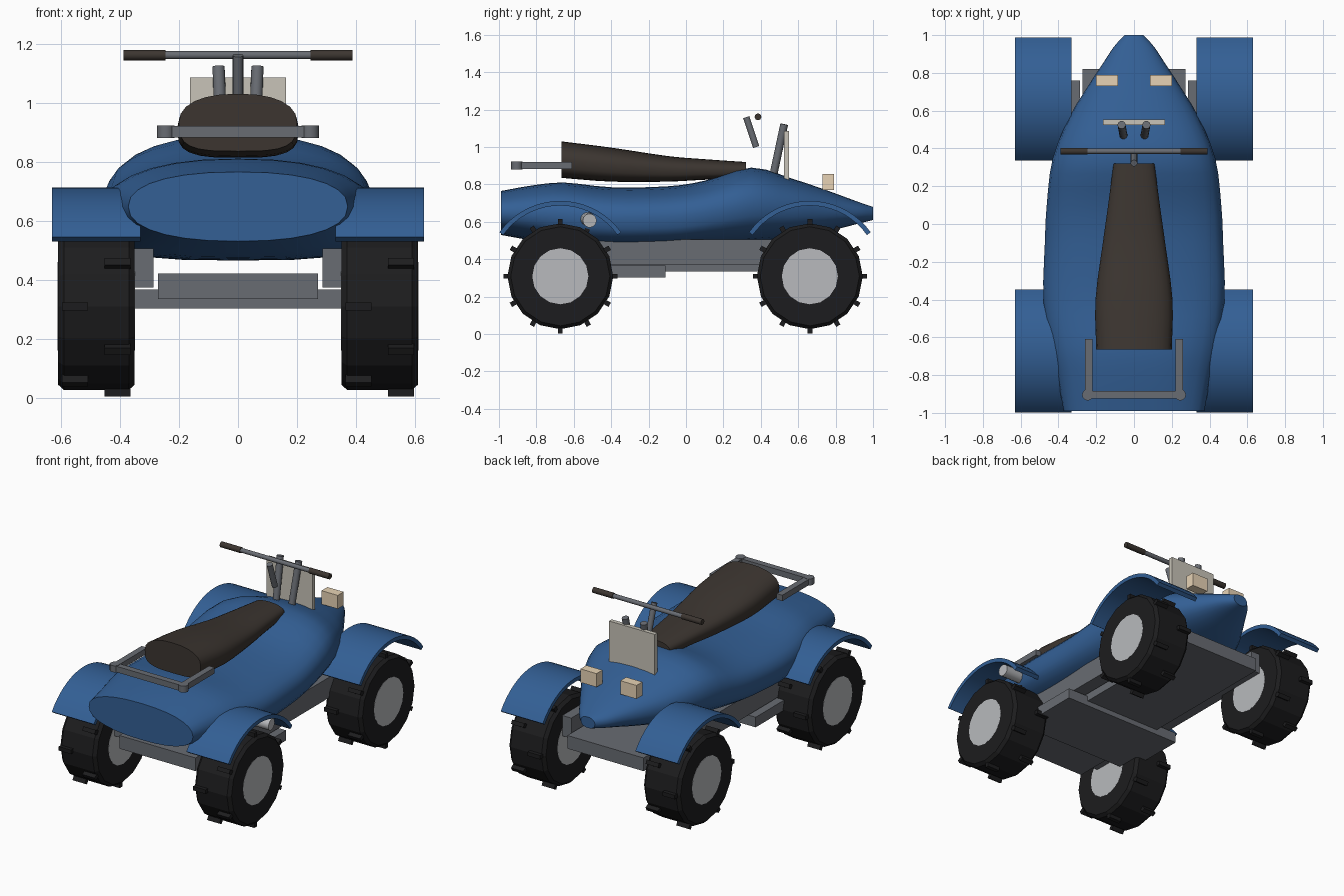
import bpy, bmesh, math
from mathutils import Vector

if "Cube" in bpy.data.objects:
    bpy.data.objects.remove(bpy.data.objects["Cube"])


def material(name, rgb):
    m = bpy.data.materials.new(name)
    m.diffuse_color = (*rgb, 1)
    m.use_nodes = True
    m.node_tree.nodes["Principled BSDF"].inputs["Base Color"].default_value = m.diffuse_color
    return m


BLUE = material("blue paint", (0.033, 0.115, 0.30))
RUBBER = material("rubber", (0.012, 0.012, 0.013))
HUB = material("hub metal", (0.48, 0.49, 0.51))
STEEL = material("steel", (0.14, 0.15, 0.17))
VINYL = material("vinyl", (0.045, 0.036, 0.03))
SCREEN = material("screen", (0.58, 0.55, 0.48))
LAMP = material("lamp", (0.80, 0.65, 0.46))


def finish(name, bm, mat, smooth=None):
    bmesh.ops.recalc_face_normals(bm, faces=bm.faces)
    me = bpy.data.meshes.new(name)
    bm.to_mesh(me)
    bm.free()
    ob = bpy.data.objects.new(name, me)
    bpy.context.collection.objects.link(ob)
    me.materials.append(mat)
    if smooth:
        bpy.ops.object.select_all(action='DESELECT')
        ob.select_set(True)
        bpy.context.view_layer.objects.active = ob
        bpy.ops.object.shade_smooth_by_angle(angle=math.radians(smooth))
    return ob


def bridge(bm, rings, closed=False):
    """Skin a list of point rings; cap both ends unless closed."""
    rows = [[bm.verts.new(p) for p in r] for r in rings]
    n = len(rows[0])
    for a, b in zip(rows, rows[1:] + (rows[:1] if closed else [])):
        for i in range(n):
            bm.faces.new((a[i], a[(i + 1) % n], b[(i + 1) % n], b[i]))
    if not closed:
        bm.faces.new(rows[0])
        bm.faces.new(rows[-1])


def box(name, x, y, z, mat):
    bm = bmesh.new()
    bridge(bm, [[(x[0], y[0], k), (x[1], y[0], k), (x[1], y[1], k), (x[0], y[1], k)] for k in z])
    return finish(name, bm, mat)


def tube(name, a, b, r, mat, sides=14):
    a, b = Vector(a), Vector(b)
    q = (b - a).to_track_quat('Z', 'Y')
    circle = [q @ Vector((r * math.cos(t), r * math.sin(t), 0))
              for t in (math.tau * i / sides for i in range(sides))]
    bm = bmesh.new()
    bridge(bm, [[p + c for c in circle] for p in (a, b)])
    return finish(name, bm, mat, 40)


def smooth_keys(keys, steps):
    """Catmull-Rom through (y, half width, z low, z high, belly squareness) stations."""
    k = [Vector(v) for v in keys]
    k = [2 * k[0] - k[1]] + k + [2 * k[-1] - k[-2]]
    out = []
    for p, q, r, s in zip(k, k[1:], k[2:], k[3:]):
        for i in range(steps):
            t = i / steps
            out.append(0.5 * (2 * q + (r - p) * t + (2 * p - 5 * q + 4 * r - s) * t * t
                              + (3 * q - p - 3 * r + s) * t ** 3))
    return out + [k[-2]]


def loft(name, keys, power, sides, mat):
    rings = []
    for y, w, lo, hi, belly in smooth_keys(keys, 3):
        ring = []
        for i in range(sides):
            t = math.tau * i / sides
            c, s = math.cos(t), math.sin(t)
            e = 2 / (power if s >= 0 else belly)
            ring.append((w * math.copysign(abs(c) ** e, c), y,
                         (lo + hi) / 2 + (hi - lo) / 2 * math.copysign(abs(s) ** e, s)))
        rings.append(ring)
    bm = bmesh.new()
    bridge(bm, rings)
    return finish(name, bm, mat, 40)


# Body shell and seat
loft("body", [(-0.99, 0.372, 0.53, 0.765, 2.3), (-0.82, 0.405, 0.50, 0.795, 2.5),
              (-0.65, 0.445, 0.475, 0.81, 2.8), (-0.4, 0.48, 0.465, 0.785, 3.2),
              (-0.1, 0.472, 0.468, 0.79, 3.2), (0.1, 0.462, 0.48, 0.82, 3.0),
              (0.35, 0.43, 0.495, 0.89, 2.6), (0.57, 0.34, 0.515, 0.83, 2.4),
              (0.72, 0.25, 0.54, 0.78, 2.3), (0.85, 0.165, 0.572, 0.733, 2.2),
              (0.94, 0.105, 0.595, 0.70, 2.2), (1.0, 0.05, 0.61, 0.68, 2.2)], 2.3, 28, BLUE)
loft("seat", [(-0.665, 0.20, 0.835, 1.03, 3.4), (-0.4, 0.204, 0.815, 0.997, 3.4),
              (-0.1, 0.165, 0.815, 0.952, 3.4), (0.1, 0.137, 0.825, 0.935, 3.4),
              (0.32, 0.108, 0.832, 0.92, 3.4)], 2.3, 24, VINYL)

# Fenders and wheels
for end, yc in (("rear", -0.672), ("front", 0.662)):
    for side, s in (("left", -1), ("right", 1)):
        bm = bmesh.new()
        rings = []
        for i in range(19):
            t = math.radians(35.5 + 109 * i / 18)
            rings.append([(s * x, yc + r * math.cos(t), 0.312 + r * math.sin(t))
                          for x, r in ((0.33, 0.375), (0.63, 0.375), (0.63, 0.4), (0.33, 0.4))])
        bridge(bm, rings)
        finish(f"{end}_{side}_fender", bm, BLUE, 30)

        # Tyre ring: bevelled profile swept about the axle
        xc, zc = 0.48 * s, 0.309
        prof = [(-0.13, 0.145), (-0.13, 0.265), (-0.11, 0.283), (0.11, 0.283), (0.13, 0.265), (0.13, 0.145)]
        bm = bmesh.new()
        bridge(bm, [[(xc + x, yc + r * math.cos(t), zc + r * math.sin(t)) for x, r in prof]
                    for t in (math.tau * i / 16 for i in range(16))], closed=True)
        # Alternating tread lugs
        for i in range(12):
            t = math.tau * i / 12
            out, tan = Vector((0, math.cos(t), math.sin(t))), Vector((0, -math.sin(t), math.cos(t)))
            c = Vector((xc + (0.072 if i % 2 else -0.072), yc, zc))
            bridge(bm, [[c + Vector((u * 0.044, 0, 0)) + tan * v * 0.013 + out * r
                         for u, v in ((-1, -1), (1, -1), (1, 1), (-1, 1))] for r in (0.26, 0.305)])
        finish(f"{end}_{side}_tyre", bm, RUBBER)
        tube(f"{end}_{side}_hub", (xc - 0.131, yc, zc), (xc + 0.131, yc, zc), 0.15, HUB, 16)

# Chassis
box("chassis_plate", (-0.272, 0.272), (-0.82, 0.82), (0.335, 0.42), STEEL)
box("footboard", (-0.42, 0.42), (-0.55, -0.11), (0.302, 0.367), STEEL)
for side, s in (("left", -1), ("right", 1)):
    box(f"{side}_rail", sorted((0.286 * s, 0.375 * s)), (-0.76, 0.76), (0.373, 0.505), STEEL)

    # Rear rack side bar and corner joint
    box(f"{side}_rack_bar", sorted((0.22 * s, 0.26 * s)), (-0.925, -0.61), (0.882, 0.92), STEEL)
    tube(f"{side}_rack_joint", (0.245 * s, -0.905, 0.88), (0.245 * s, -0.905, 0.922), 0.03, STEEL, 12)

    # Steering fork, grip, lamp
    tube(f"{side}_fork", (0.055 * s, 0.465, 0.84), (0.066 * s, 0.525, 1.122), 0.021, STEEL)
    tube(f"{side}_grip", (0.245 * s, 0.385, 1.161), (0.388 * s, 0.385, 1.161), 0.018, VINYL)
    box(f"{side}_headlight", sorted((0.085 * s, 0.2 * s)), (0.73, 0.79), (0.77, 0.857), LAMP)
box("rack_crossbar", (-0.25, 0.25), (-0.925, -0.885), (0.882, 0.92), STEEL)

# Steering and screen
tube("handlebar", (-0.26, 0.385, 1.161), (0.26, 0.385, 1.161), 0.014, STEEL)
tube("steering_stem", (0, 0.322, 1.16), (0, 0.375, 1.0), 0.018, STEEL)
box("windscreen", (-0.163, 0.163), (0.525, 0.552), (0.80, 1.085), SCREEN)

# Exhaust
tube("exhaust", (0.35, -0.535, 0.62), (0.60, -0.515, 0.607), 0.037, HUB)
